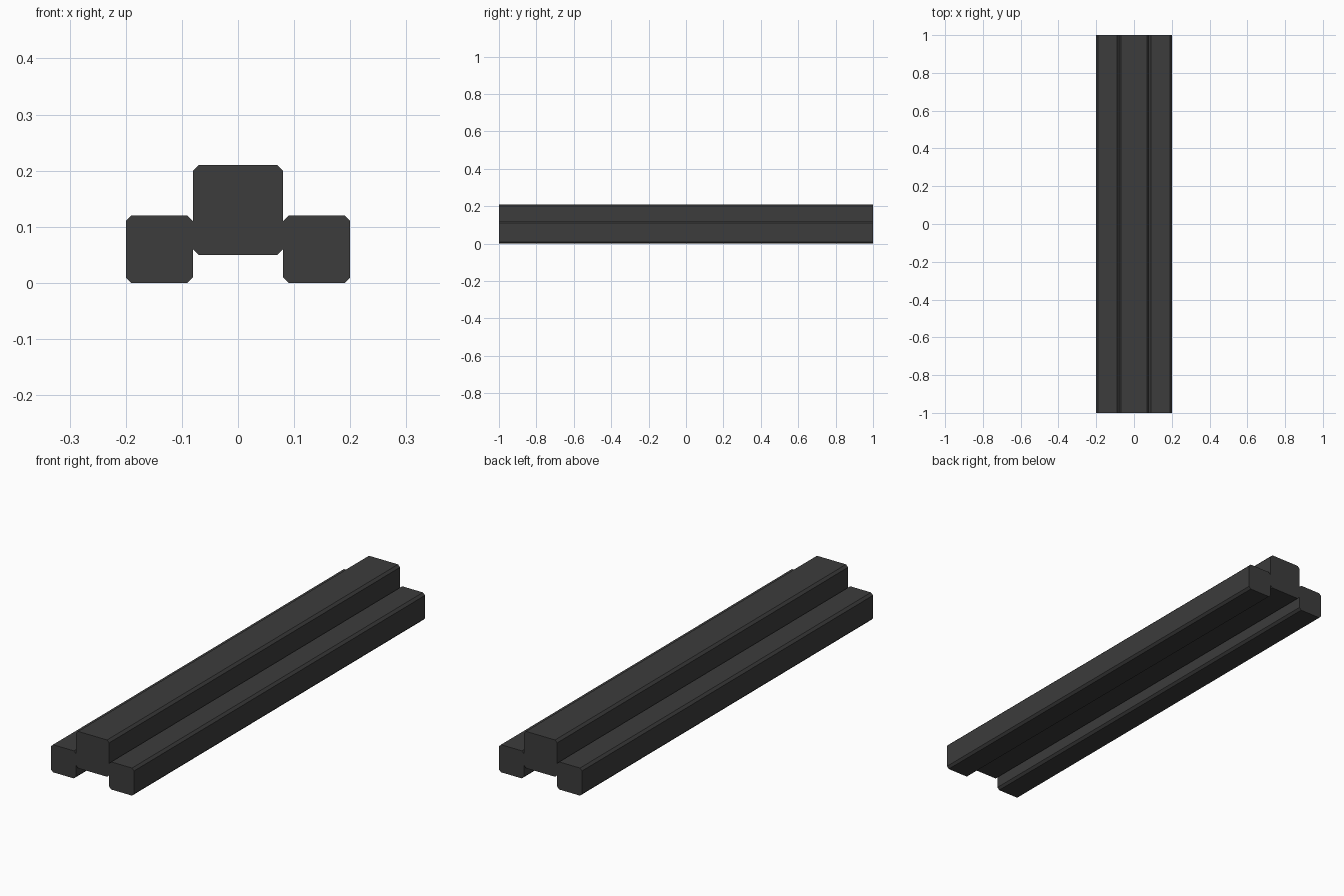
import bpy
import bmesh

cube = bpy.data.objects.get("Cube")
if cube:
    bpy.data.objects.remove(cube, do_unlink=True)

LENGTH = 2.0
CHAMFER = 0.01

dark = bpy.data.materials.new("dark_grey")
dark.use_nodes = True
colour = (0.045, 0.045, 0.045, 1)
dark.diffuse_color = colour
dark.node_tree.nodes["Principled BSDF"].inputs["Base Color"].default_value = colour


def bar(name, x, bottom, size):
    """Square bar along y with its four long edges chamfered and flat ends."""
    half, inner = size / 2, size / 2 - CHAMFER
    profile = []
    for sx, sz in ((1, 1), (-1, 1), (-1, -1), (1, -1)):
        corner = [(sx * half, sz * inner), (sx * inner, sz * half)]
        profile += corner if sx == sz else corner[::-1]

    bm = bmesh.new()
    end = bm.faces.new([bm.verts.new((px, -LENGTH / 2, pz)) for px, pz in profile])
    grown = bmesh.ops.extrude_face_region(bm, geom=[end], use_keep_orig=True)
    moved = [g for g in grown["geom"] if isinstance(g, bmesh.types.BMVert)]
    bmesh.ops.translate(bm, verts=moved, vec=(0, LENGTH, 0))
    bmesh.ops.recalc_face_normals(bm, faces=bm.faces)

    mesh = bpy.data.meshes.new(name)
    bm.to_mesh(mesh)
    bm.free()
    mesh.materials.append(dark)
    obj = bpy.data.objects.new(name, mesh)
    obj.location = (x, 0, bottom + half)
    bpy.context.collection.objects.link(obj)


# Raised centre bar and the two lower side rails
bar("centre_bar", 0, 0.05, 0.16)
for side, sign in (("left", 1), ("right", -1)):
    bar(side + "_rail", sign * 0.14, 0, 0.12)
